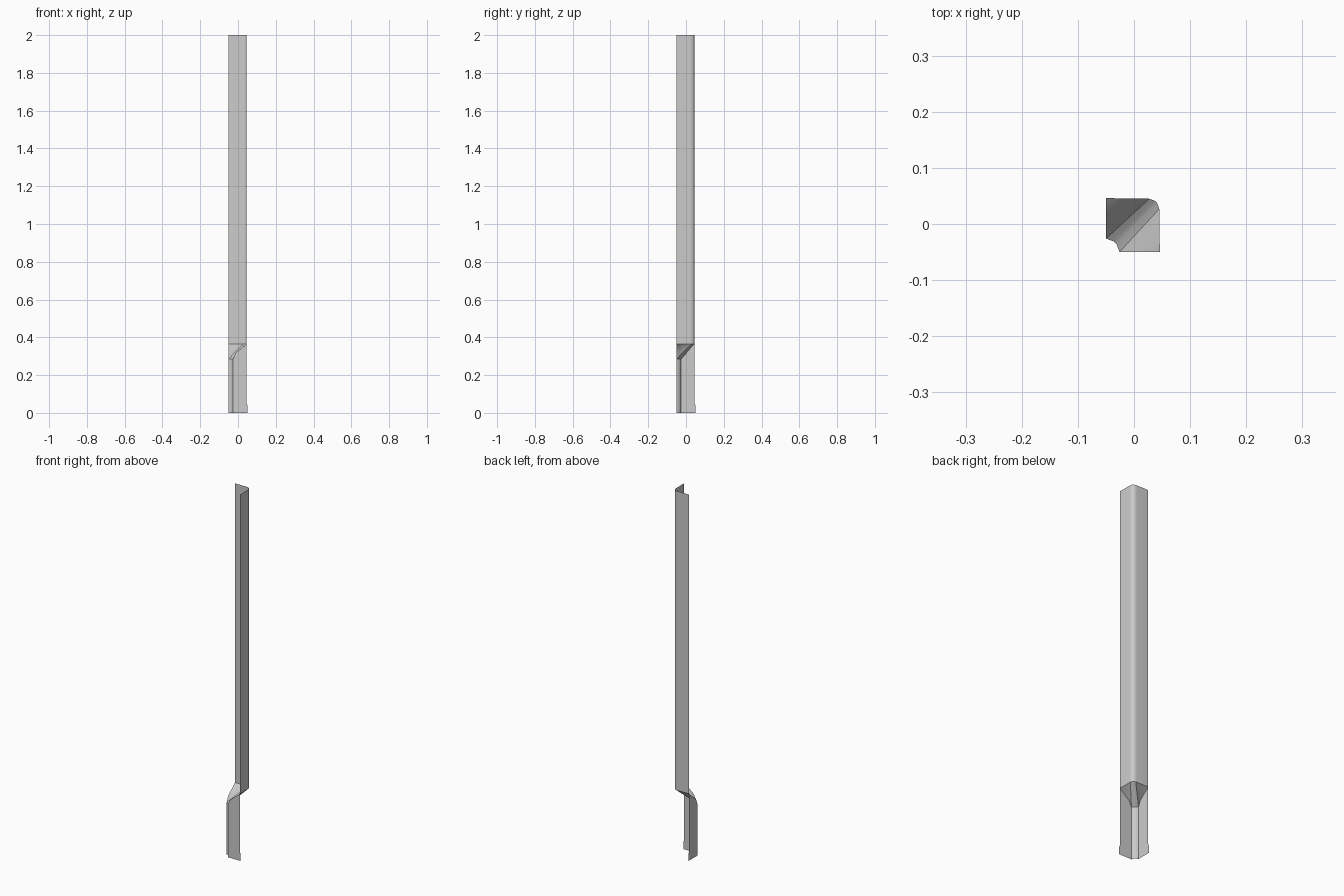
import bpy
import bmesh
import math

if "Cube" in bpy.data.objects:
    bpy.data.objects.remove(bpy.data.objects["Cube"])

# One plain sheet colour
steel = bpy.data.materials.new("light grey sheet")
steel.use_nodes = True
grey = (0.6, 0.6, 0.6, 1)
steel.diffuse_color = grey
steel.node_tree.nodes["Principled BSDF"].inputs["Base Color"].default_value = grey

LOW, EDGE, TOP, JOINT, NECK = -0.05, 0.046, 2.0, 0.365, 0.285


def mirrored(half):
    """Complete half a cross-section by reflecting it across the x = y diagonal."""
    return half + [(y, x, z) for x, y, z in reversed(half)]


def at_height(row, z):
    return [(x, y, z) for x, y, _ in row]


# Upper angle: rounded corner towards +x +y
upper = mirrored([(LOW, EDGE, JOINT), (0.02, 0.0455, JOINT),
                  (0.027, 0.045, JOINT), (0.038, 0.041, JOINT)])
# Lower angle: folded the other way, with a notched corner
fold = mirrored([(LOW, EDGE, JOINT), (LOW, -0.013, 0.317),
                 (LOW, -0.026, NECK), (-0.036, -0.031, NECK)])


def foot_row(z, reach):
    half = [(x, reach if y == EDGE else y, z) for x, y, _ in fold[:4]]
    return mirrored(half)


# Rows from the top edge to the slightly flared foot
rows = [at_height(upper, TOP), upper, fold,
        foot_row(0.05, EDGE), foot_row(0.04, 0.05), foot_row(0, 0.05)]

# Loft the sheet through the rows
bm = bmesh.new()
grid = [[bm.verts.new(p) for p in row] for row in rows]
for a, b in zip(grid, grid[1:]):
    for i in range(len(a) - 1):
        bm.faces.new((a[i], a[i + 1], b[i + 1], b[i]))
bmesh.ops.remove_doubles(bm, verts=bm.verts, dist=0.0001)
bmesh.ops.recalc_face_normals(bm, faces=bm.faces)
# Outside of the upper angle faces the rounded corner
bm.faces.ensure_lookup_table()
high = max(bm.faces, key=lambda f: f.calc_center_median().z + f.calc_area())
if high.normal.x + high.normal.y < 0:
    bmesh.ops.reverse_faces(bm, faces=bm.faces)

mesh = bpy.data.meshes.new("corner_strip")
bm.to_mesh(mesh)
bm.free()
mesh.materials.append(steel)
strip = bpy.data.objects.new("corner_strip", mesh)
bpy.context.collection.objects.link(strip)

# Soft corner bends, crisp folds
bpy.ops.object.select_all(action="DESELECT")
strip.select_set(True)
bpy.context.view_layer.objects.active = strip
bpy.ops.object.shade_smooth_by_angle(angle=math.radians(35))
